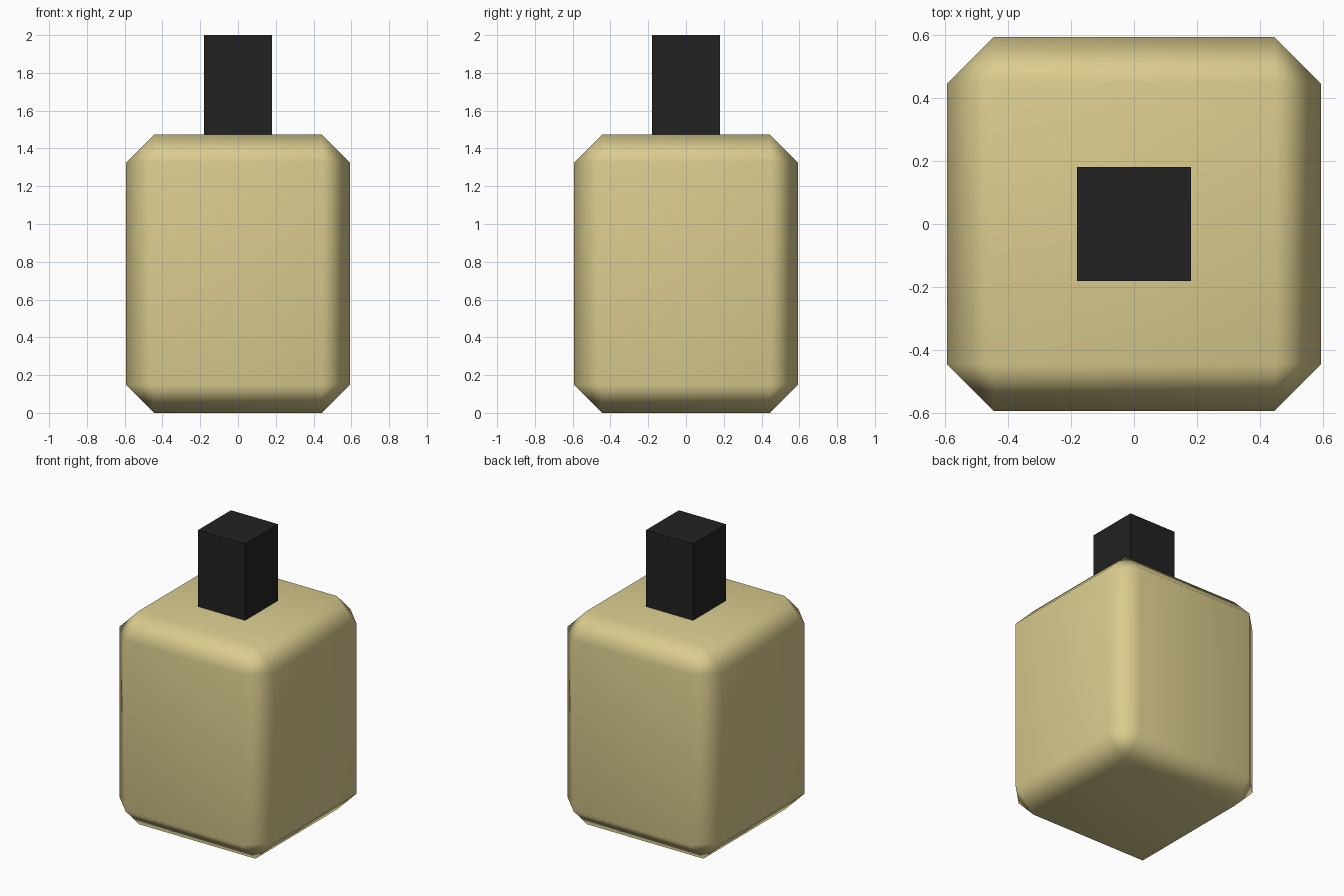
import bpy

if "Cube" in bpy.data.objects:
    bpy.data.objects.remove(bpy.data.objects["Cube"])


def material(name, rgb):
    mat = bpy.data.materials.new(name)
    mat.diffuse_color = (*rgb, 1.0)
    mat.use_nodes = True
    mat.node_tree.nodes["Principled BSDF"].inputs["Base Color"].default_value = mat.diffuse_color
    return mat


def box(name, width, z0, z1, mat):
    bpy.ops.mesh.primitive_cube_add(size=1, location=(0, 0, (z0 + z1) / 2))
    obj = bpy.context.object
    obj.name = name
    obj.scale = (width, width, z1 - z0)
    bpy.ops.object.transform_apply(location=False, rotation=False, scale=True)
    obj.data.materials.append(mat)
    return obj


gold = material("pale gold", (0.70, 0.60, 0.27))
black = material("cap black", (0.016, 0.016, 0.016))

# Bottle: chamfered block, smooth shaded so the chamfers read as soft edges
bottle = box("bottle", 1.186, 0.0, 1.473, gold)
bevel = bottle.modifiers.new("chamfer", 'BEVEL')
bevel.width = 0.148
bevel.segments = 1
bevel.limit_method = 'NONE'
for poly in bottle.data.polygons:
    poly.use_smooth = True
bottle.modifiers.new("flat face normals", 'WEIGHTED_NORMAL')

# Cap: plain square block standing on the bottle
cap = box("cap", 0.36, 1.465, 2.0, black)
